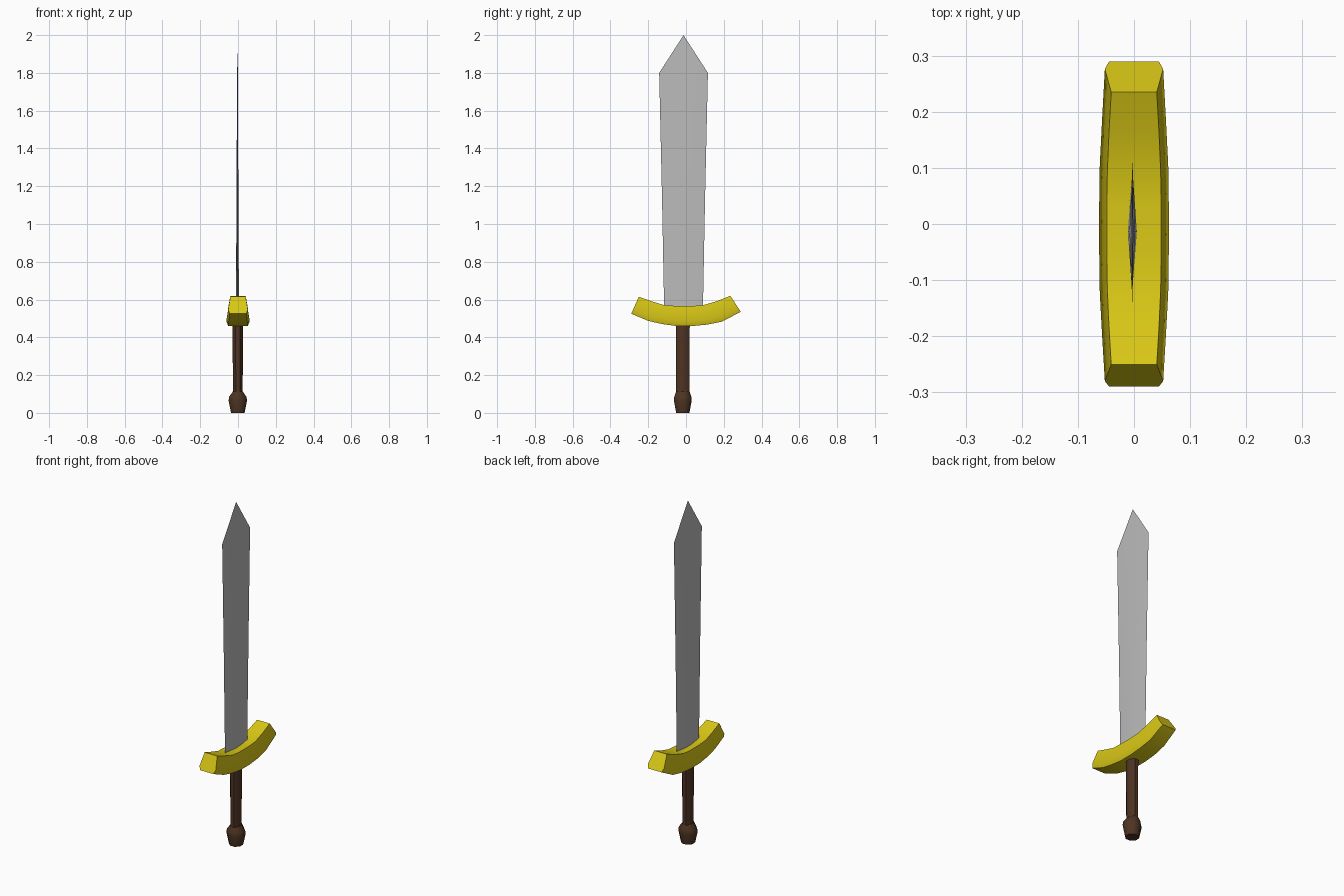
import bpy, bmesh, math

if "Cube" in bpy.data.objects:
    bpy.data.objects.remove(bpy.data.objects["Cube"])


def material(name, r, g, b):
    m = bpy.data.materials.new(name)
    m.diffuse_color = (r, g, b, 1)
    m.use_nodes = True
    m.node_tree.nodes["Principled BSDF"].inputs["Base Color"].default_value = m.diffuse_color
    return m


STEEL = material("steel grey", 0.5, 0.5, 0.5)
GOLD = material("gold yellow", 0.70, 0.58, 0.008)
WOOD = material("dark brown", 0.075, 0.034, 0.016)


def loft(name, rings, mat, angle, tip=None):
    """Skin a list of equal-sized point rings, closing both ends."""
    bm = bmesh.new()
    vr = [[bm.verts.new(p) for p in r] for r in rings]
    n = len(rings[0])
    for a, b in zip(vr, vr[1:]):
        for i in range(n):
            j = (i + 1) % n
            bm.faces.new((a[i], a[j], b[j], b[i]))
    bm.faces.new(vr[0])
    if tip:
        t = bm.verts.new(tip)
        for i in range(n):
            bm.faces.new((vr[-1][i], vr[-1][(i + 1) % n], t))
    else:
        bm.faces.new(vr[-1])
    bmesh.ops.recalc_face_normals(bm, faces=bm.faces)
    me = bpy.data.meshes.new(name)
    bm.to_mesh(me)
    bm.free()
    me.materials.append(mat)
    ob = bpy.data.objects.new(name, me)
    bpy.context.collection.objects.link(ob)
    bpy.ops.object.select_all(action='DESELECT')
    ob.select_set(True)
    bpy.context.view_layer.objects.active = ob
    bpy.ops.object.shade_smooth_by_angle(angle=math.radians(angle))
    return ob


# Blade: thin diamond section widening towards a pointed tip
CX, CY = -0.003, -0.013
blade = [(0.50, 0.101, 0.008), (0.57, 0.103, 0.008),
         (1.14, 0.114, 0.005), (1.80, 0.129, 0.002)]
loft("blade", [[(CX - t, CY, z), (CX, CY - w, z), (CX + t, CY, z), (CX, CY + w, z)]
               for z, w, t in blade], STEEL, 30, tip=(CX, CY, 2.0))

# Guard: curved bar, six-sided section; (top y, top z, bottom y, bottom z, width)
guard = [(-0.25, 0.615, -0.29, 0.525, 0.052),
         (-0.185, 0.592, -0.20, 0.487, 0.057),
         (-0.115, 0.570, -0.125, 0.470, 0.061),
         (-0.05, 0.566, -0.05, 0.460, 0.062),
         (0.035, 0.566, 0.035, 0.460, 0.062),
         (0.09, 0.570, 0.11, 0.467, 0.061),
         (0.165, 0.592, 0.19, 0.483, 0.057),
         (0.235, 0.620, 0.29, 0.535, 0.052)]


def guard_ring(yt, zt, yb, zb, w):
    ym, zm = yb + (yt - yb) * 0.25, zb + (zt - zb) * 0.25
    return [(-0.78 * w, yt, zt), (-w, ym, zm), (-0.85 * w, yb, zb),
            (0.85 * w, yb, zb), (w, ym, zm), (0.78 * w, yt, zt)]


loft("guard", [guard_ring(*g) for g in guard], GOLD, 62)


# Grip and pommel: eight-sided turned shapes
def octagon(z, rx, ry):
    k = 1 / math.cos(math.pi / 8)
    return [(-0.001 + rx * k * math.cos((i + 0.5) * math.pi / 4),
             -0.017 + ry * k * math.sin((i + 0.5) * math.pi / 4), z) for i in range(8)]


loft("grip", [octagon(0.09, 0.025, 0.035), octagon(0.48, 0.029, 0.037)], WOOD, 50)
loft("pommel", [octagon(0, 0.036, 0.035), octagon(0.065, 0.049, 0.047),
                octagon(0.085, 0.046, 0.045), octagon(0.112, 0.027, 0.036)], WOOD, 50)
